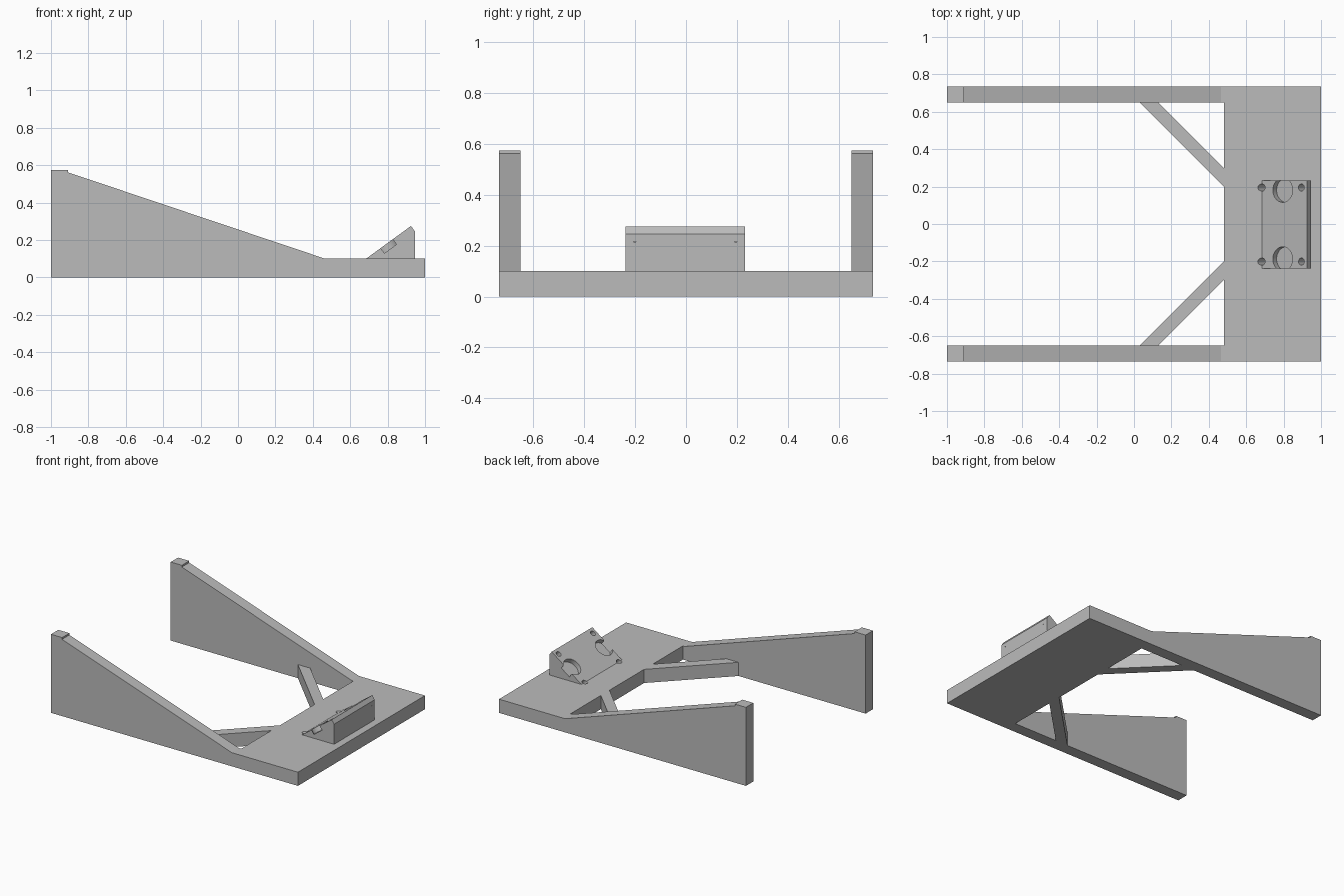
import bpy, bmesh, math
from mathutils import Vector, Matrix

if "Cube" in bpy.data.objects:
    bpy.data.objects.remove(bpy.data.objects["Cube"], do_unlink=True)

grey = bpy.data.materials.new("plain grey")
grey.use_nodes = True
colour = (0.5, 0.5, 0.5, 1)
grey.diffuse_color = colour
grey.node_tree.nodes["Principled BSDF"].inputs["Base Color"].default_value = colour


def add_object(name, bm):
    bmesh.ops.recalc_face_normals(bm, faces=bm.faces)
    mesh = bpy.data.meshes.new(name)
    bm.to_mesh(mesh)
    bm.free()
    mesh.materials.append(grey)
    obj = bpy.data.objects.new(name, mesh)
    bpy.context.collection.objects.link(obj)
    return obj


def prism(name, points, direction):
    """Extrude a flat outline along a direction."""
    bm = bmesh.new()
    face = bm.faces.new([bm.verts.new(p) for p in points])
    result = bmesh.ops.extrude_face_region(bm, geom=[face], use_keep_orig=True)
    verts = [v for v in result["geom"] if isinstance(v, bmesh.types.BMVert)]
    bmesh.ops.translate(bm, verts=verts, vec=direction)
    return add_object(name, bm)


THICK = 0.1
HALF_Y = 0.735
INNER_Y = 0.65

# Side arms: tall at the far end, sloping down to the plate
arm = [(-1, 0), (1, 0), (1, THICK), (0.465, THICK),
       (-0.91, 0.562), (-0.91, 0.575), (-1, 0.575)]
for name, y in (("back_arm", INNER_Y), ("front_arm", -HALF_Y)):
    prism(name, [(x, y, z) for x, z in arm], (0, HALF_Y - INNER_Y, 0))

# Cross plate with its two diagonal braces
half = [(1, INNER_Y), (0.48, INNER_Y)]
plate = prism("cross_plate",
              [(x, y, 0) for x, y in half] + [(x, -y, 0) for x, y in reversed(half)],
              (0, 0, THICK))
for name, s in (("back_brace", 1), ("front_brace", -1)):
    prism(name, [(0.48, s * 0.2, 0), (0.48, s * 0.3, 0),
                 (0.13, s * INNER_Y, 0), (0.03, s * INNER_Y, 0)], (0, 0, THICK))

# Wedge mount on the plate
START = Vector((0.685, 0, THICK))
END = Vector((0.925, 0, 0.275))
MID_Y = -0.003
MOUNT_HALF = 0.235
profile = [(START.x, START.z), (END.x, END.z), (0.945, 0.247), (0.945, THICK)]
mount = prism("wedge_mount", [(x, MID_Y - MOUNT_HALF, z) for x, z in profile],
              (0, 2 * MOUNT_HALF, 0))

# Round pockets and screw holes, drilled square to the slope
slope = (END - START).normalized()
normal = Vector((-slope.z, 0, slope.x))
tilt = normal.to_track_quat("Z", "Y").to_matrix().to_4x4()
bm = bmesh.new()


def drill(x, y, radius, depth, sides):
    above = 0.06
    centre = START + slope * ((x - START.x) / slope.x)
    centre.y = MID_Y + y
    centre += normal * (above - depth) / 2
    bmesh.ops.create_cone(bm, cap_ends=True, segments=sides, radius1=radius,
                          radius2=radius, depth=above + depth,
                          matrix=Matrix.Translation(centre) @ tilt)


for s in (1, -1):
    drill(0.795, s * 0.184, 0.065, 0.034, 48)
    for x in (0.685, 0.895):
        drill(x, s * 0.198, 0.019, 0.06, 24)
cutter = add_object("drill_cutter", bm)
cutter.hide_render = True

for obj in (plate, mount):
    mod = obj.modifiers.new("drilled", "BOOLEAN")
    mod.operation = "DIFFERENCE"
    mod.solver = "EXACT"
    mod.use_self = True
    mod.object = cutter
    bpy.ops.object.select_all(action="DESELECT")
    obj.select_set(True)
    bpy.context.view_layer.objects.active = obj
    bpy.ops.object.modifier_apply(modifier=mod.name)
    bpy.ops.object.shade_smooth_by_angle(angle=math.radians(30))
bpy.data.objects.remove(cutter, do_unlink=True)
